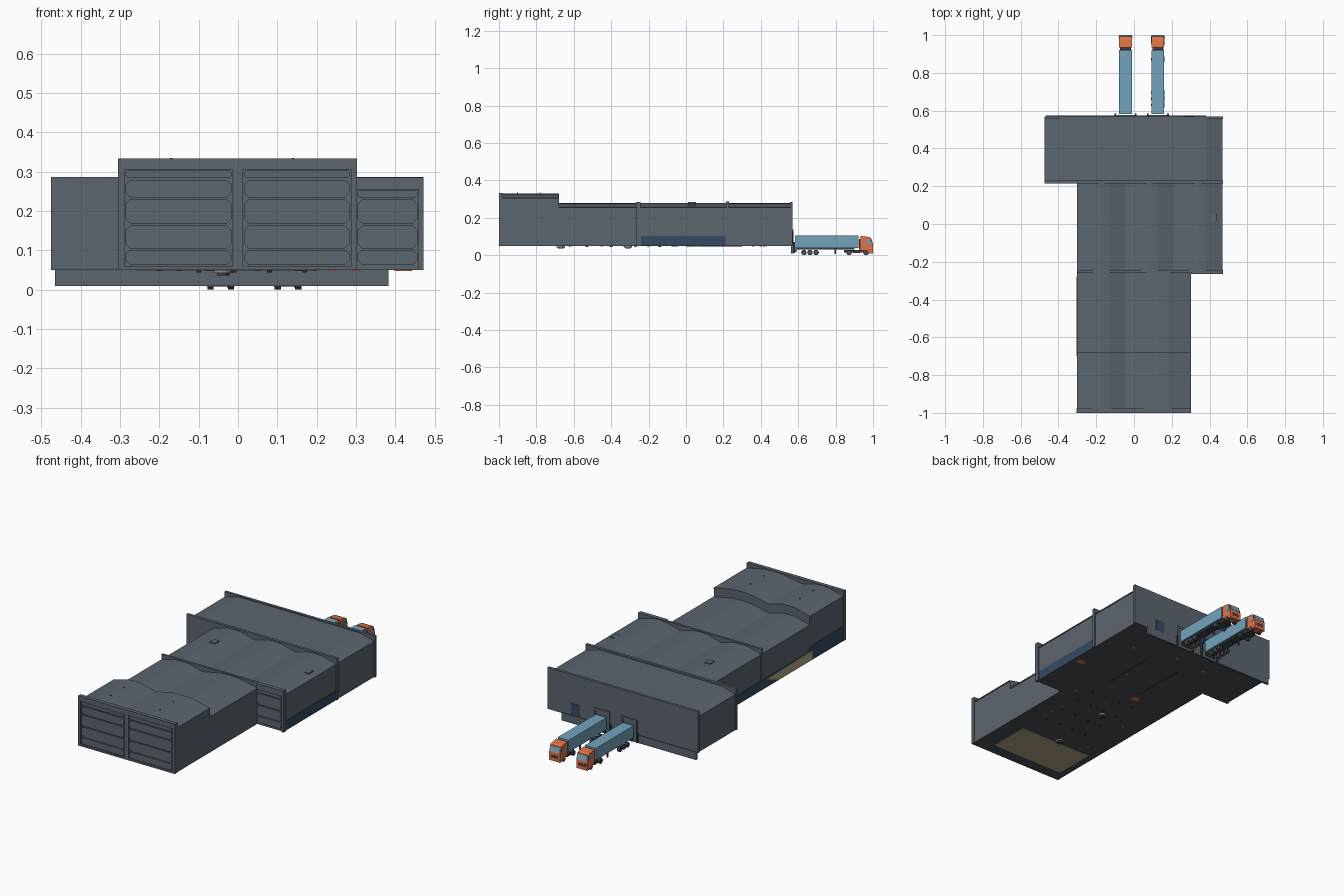
import bpy, bmesh, math


def material(name, rgb):
    m = bpy.data.materials.new(name)
    m.diffuse_color = (*rgb, 1)
    return m


SLATE = material("slate_cladding", (0.105, 0.130, 0.158))
FLOOR = material("dark_floor", (0.066, 0.074, 0.084))
NAVY = material("navy_glass", (0.033, 0.068, 0.118))
BEIGE = material("beige_floor", (0.42, 0.385, 0.23))
BLUE = material("trailer_blue", (0.165, 0.37, 0.50))
ORANGE = material("cab_orange", (0.76, 0.165, 0.055))
DARK = material("dark_metal", (0.045, 0.051, 0.058))
GREY = material("light_grey", (0.25, 0.28, 0.30))


def prism(name, pts, t0, t1, mat, axis="Y", under=None):
    """Extrude a (u, v) profile along an axis; optional second colour underneath."""
    place = {"Y": lambda u, v, t: (u, t, v),
             "X": lambda u, v, t: (t, u, v),
             "Z": lambda u, v, t: (u, v, t)}[axis]
    bm = bmesh.new()
    a = [bm.verts.new(place(u, v, t0)) for u, v in pts]
    b = [bm.verts.new(place(u, v, t1)) for u, v in pts]
    n = len(pts)
    bm.faces.new(a)
    bm.faces.new(b)
    for i in range(n):
        j = (i + 1) % n
        bm.faces.new((a[i], a[j], b[j], b[i]))
    bmesh.ops.recalc_face_normals(bm, faces=bm.faces)
    bm.normal_update()
    if under:
        for f in bm.faces:
            f.material_index = 1 if f.normal.z < -0.5 else 0
    me = bpy.data.meshes.new(name)
    bm.to_mesh(me)
    bm.free()
    me.materials.append(mat)
    if under:
        me.materials.append(under)
    ob = bpy.data.objects.new(name, me)
    bpy.context.collection.objects.link(ob)
    return ob


def box(name, x0, x1, y0, y1, z0, z1, mat, under=None):
    return prism(name, [(x0, z0), (x1, z0), (x1, z1), (x0, z1)], y0, y1, mat, "Y", under)


def circle(u, v, r, n=12):
    return [(u + r * math.cos(2 * math.pi * i / n), v + r * math.sin(2 * math.pi * i / n))
            for i in range(n)]


def panel(name, x0, x1, z0, z1, y0, y1, mat=SLATE):
    """Cladding panel with cut corners."""
    c = min(0.012, (z1 - z0) * 0.3)
    prism(name, [(x0 + c, z0), (x1 - c, z0), (x1, z0 + c), (x1, z1 - c),
                 (x1 - c, z1), (x0 + c, z1), (x0, z1 - c), (x0, z0 + c)], y0, y1, mat)


ARCH = [(0, 0), (0.33, 0.9), (0.5, 1), (0.67, 0.9)]
BASE = 0.05


def hall(name, edges, y0, y1, eave, rise, arch=ARCH):
    """Building block with one vaulted roof between each pair of edges."""
    pts = [(edges[-1], BASE), (edges[0], BASE)]
    for a, b in zip(edges, edges[1:]):
        pts += [(a + (b - a) * t, eave + rise * h) for t, h in arch]
    pts.append((edges[-1], eave))
    return prism(name, pts, y0, y1, SLATE, "Y", FLOOR)


# Main building blocks
hall("front_hall_high", [-0.30, -0.045, 0.30], -0.985, -0.68, 0.305, 0.025)
hall("front_hall_low", [-0.30, -0.045, 0.30], -0.68, -0.255, 0.255, 0.025)
hall("middle_hall", [-0.30, -0.045, 0.21, 0.465], -0.255, 0.22, 0.255, 0.025)
hall("rear_hall", [-0.47, 0.465], 0.22, 0.56, 0.255, 0.024,
     [(0, 0), (0.09, 0.95), (0.5, 1), (0.91, 0.95)])

# Parapet walls between and at the ends of the halls
box("front_wall", -0.305, 0.303, -0.988, -0.978, BASE, 0.333, SLATE, FLOOR)
box("middle_parapet", -0.303, 0.472, -0.256, -0.243, BASE, 0.285, SLATE, FLOOR)
box("rear_hall_front_parapet", -0.475, 0.472, 0.214, 0.230, BASE, 0.287, SLATE, FLOOR)
box("rear_wall", -0.475, 0.472, 0.555, 0.570, BASE, 0.285, SLATE, FLOOR)
box("dock_retaining_wall", -0.465, 0.382, 0.562, 0.574, 0.01, 0.055, SLATE)

# Front posts, beams and cladding panels
for x0, x1 in [(-0.305, -0.289), (-0.014, 0.012), (0.287, 0.303)]:
    box("front_post", x0, x1, -1.0, -0.988, BASE, 0.333, SLATE, FLOOR)
box("front_top_beam", -0.305, 0.303, -1.0, -0.988, 0.305, 0.333, SLATE)
box("front_base_beam", -0.305, 0.303, -1.0, -0.988, BASE, 0.060, SLATE, FLOOR)
ROWS = [(0.064, 0.101), (0.105, 0.163), (0.168, 0.230), (0.235, 0.279), (0.284, 0.303)]
for x0, x1 in [(-0.286, -0.017), (0.015, 0.284)]:
    for z0, z1 in ROWS:
        panel("front_panel", x0, x1, z0, z1, -0.9985, -0.987)
for z0, z1 in ROWS[:3] + [(0.235, 0.252)]:
    panel("middle_front_panel", 0.304, 0.456, z0, z1, -0.264, -0.255)
box("middle_corner_post", 0.459, 0.472, -0.266, -0.256, BASE, 0.285, SLATE, FLOOR)
box("middle_top_beam", 0.303, 0.472, -0.266, -0.256, 0.254, 0.285, SLATE)

# Eave gutters
for x, y0, y1, z in [(0.30, -0.978, -0.68, 0.305), (0.30, -0.68, -0.262, 0.255),
                     (0.465, -0.243, 0.214, 0.255), (0.465, 0.23, 0.555, 0.255),
                     (-0.30, -0.978, -0.68, 0.305), (-0.30, -0.68, -0.262, 0.255),
                     (-0.30, -0.243, 0.214, 0.255), (-0.47, 0.23, 0.555, 0.255)]:
    box("eave_gutter", x - 0.003, x + 0.003, y0, y1, z - 0.006, z, SLATE)

# Low glazing strips on the side walls
box("right_glazing", 0.463, 0.467, -0.24, 0.21, BASE, 0.104, NAVY)
prism("left_front_glazing", [(-0.975, BASE), (-0.68, BASE), (-0.68, 0.125), (-0.72, 0.132),
                             (-0.975, 0.132)], -0.303, -0.299, NAVY, "X")
box("left_middle_glazing", -0.303, -0.299, -0.68, 0.21, BASE, 0.104, NAVY)
prism("left_beige_opening", [(-0.70, 0.052), (-0.40, 0.052), (-0.28, 0.098), (-0.70, 0.104)],
      -0.305, -0.302, BEIGE, "X")

# Roof vents
for x, z in [(0.42, 0.264), (-0.17, 0.276)]:
    box("roof_vent_base", x - 0.014, x + 0.014, 0.015, 0.05, z - 0.012, z + 0.003, DARK)
    box("roof_vent_cap", x - 0.017, x + 0.017, 0.012, 0.053, z + 0.003, z + 0.008, SLATE)
for x in (-0.17, 0.14):
    for y in (-0.90, -0.78):
        prism("roof_pipe", circle(x, y, 0.003, 8), 0.325, 0.335, SLATE, "Z")

# Rear personnel door
box("rear_door", 0.266, 0.322, 0.569, 0.573, 0.056, 0.122, NAVY)

# Underside: beige floor patch, drain rings, footings and orange fittings
box("beige_floor_patch", -0.26, 0.20, -0.93, -0.69, 0.0485, 0.052, BEIGE)
for x, y in [(-0.035, -0.31), (-0.04, -0.67)]:
    prism("drain_ring", circle(x, y, 0.022), 0.042, 0.052, GREY, "Z")
    prism("drain_core", circle(x, y, 0.014), 0.036, 0.052, DARK, "Z")
for i in range(4):
    for j in range(4):
        prism("footing", circle(-0.10 + 0.09 * i, -0.53 + 0.13 * j, 0.006, 8),
              0.044, 0.052, DARK, "Z")
for x in (-0.05, 0.16):
    box("floor_channel", x - 0.006, x + 0.006, 0.0, 0.30, 0.048, 0.052, DARK)
for x, y, s in [(0.42, 0.06, 0.022), (-0.06, -0.06, 0.022), (0.20, -0.45, 0.009),
                (0.24, -0.20, 0.009), (0.15, 0.12, 0.009), (-0.20, -0.33, 0.009),
                (0.30, 0.36, 0.009), (-0.15, 0.40, 0.009), (0.05, 0.42, 0.009),
                (-0.20, -0.62, 0.009)]:
    box("floor_fitting", x - s, x + s, y - s * 0.8, y + s * 0.8, 0.047, 0.052, ORANGE)

# Docks and trucks
for cx in (-0.045, 0.126):
    # dock frame with bumpers
    for s in (-1, 1):
        x = cx + s * 0.043
        box("dock_frame_side", x - 0.005, x + 0.005, 0.568, 0.576, 0.05, 0.135, SLATE)
        x = cx + s * 0.054
        box("dock_bumper", x - 0.004, x + 0.004, 0.572, 0.584, 0.012, 0.07, DARK)
    box("dock_frame_top", cx - 0.048, cx + 0.048, 0.568, 0.576, 0.125, 0.137, SLATE)
    box("dock_door", cx - 0.038, cx + 0.038, 0.569, 0.573, 0.052, 0.125, SLATE)

    # trailer
    box("trailer_box", cx - 0.034, cx + 0.034, 0.582, 0.922, 0.038, 0.106, BLUE)
    box("trailer_chassis", cx - 0.024, cx + 0.024, 0.585, 0.90, 0.030, 0.038, DARK)
    box("trailer_bumper", cx - 0.031, cx + 0.031, 0.584, 0.590, 0.017, 0.030, DARK)
    for s in (-1, 1):
        x = cx + s * 0.02
        box("trailer_leg", x - 0.003, x + 0.003, 0.795, 0.803, 0.006, 0.032, DARK)

    # tractor chassis and cab
    box("tractor_chassis", cx - 0.015, cx + 0.015, 0.845, 0.96, 0.014, 0.028, DARK)
    box("cab_back_fairing", cx - 0.028, cx + 0.028, 0.924, 0.935, 0.030, 0.088, DARK)
    prism("cab", [(0.934, 0.024), (0.950, 0.024), (0.953, 0.012), (1.0, 0.008),
                  (1.0, 0.055), (0.989, 0.092), (0.976, 0.098), (0.934, 0.103)],
          cx - 0.034, cx + 0.034, ORANGE, "X")
    prism("windscreen", [(0.9975, 0.060), (0.9998, 0.060), (0.992, 0.088), (0.989, 0.088)],
          cx - 0.029, cx + 0.029, BLUE, "X")
    box("front_grille", cx - 0.022, cx + 0.022, 0.998, 1.0005, 0.026, 0.042, DARK)
    for s in (-1, 1):
        x = cx + s * 0.034
        prism("side_window", [(0.964, 0.058), (0.994, 0.058), (0.987, 0.084), (0.964, 0.084)],
              x - 0.001, x + 0.001, BLUE, "X")
        x = cx + s * 0.035
        box("wing_mirror", x - 0.002, x + 0.002, 0.986, 0.990, 0.066, 0.084, DARK)
        x = cx + s * 0.022
        box("fuel_tank", x - 0.007, x + 0.007, 0.895, 0.93, 0.012, 0.028, DARK)
        # wheels with hubs
        for y in (0.630, 0.663, 0.696, 0.872, 0.962):
            x = cx + s * 0.026
            prism("wheel", circle(y, 0.0145, 0.0145), x - 0.007, x + 0.009, DARK, "X")
            x = cx + s * 0.0345
            prism("wheel_hub", circle(y, 0.0145, 0.006, 8), x - 0.001, x + 0.001, SLATE, "X")
